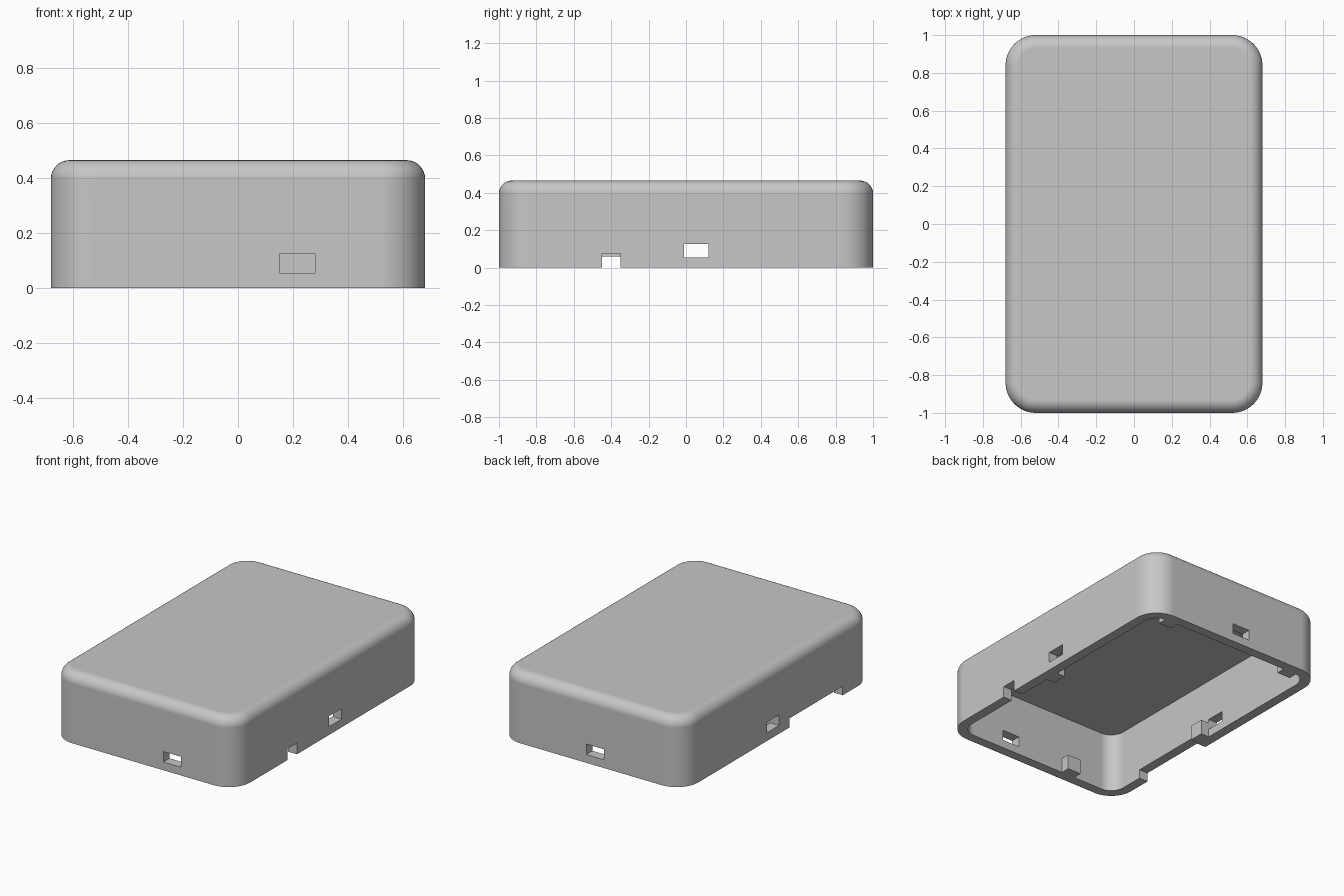
import bpy, bmesh
from math import sin, cos, pi

old = bpy.data.objects.get("Cube")
if old:
    bpy.data.objects.remove(old, do_unlink=True)

HX, HY, H = 0.68, 1.0, 0.465      # half width, half length, height
WALL, CORNER, FILLET = 0.065, 0.16, 0.068

grey = bpy.data.materials.new("matte grey")
grey.use_nodes = True
colour = (0.57, 0.57, 0.57, 1)
grey.diffuse_color = colour
grey.node_tree.nodes["Principled BSDF"].inputs["Base Color"].default_value = colour


def make_object(name, bm):
    bmesh.ops.recalc_face_normals(bm, faces=bm.faces)
    mesh = bpy.data.meshes.new(name)
    bm.to_mesh(mesh)
    bm.free()
    mesh.materials.append(grey)
    obj = bpy.data.objects.new(name, mesh)
    bpy.context.collection.objects.link(obj)
    return obj


def ring(bm, inset, z, steps=12):
    """Rounded rectangle loop, shrunk by inset."""
    r = CORNER - inset
    cx, cy = HX - CORNER, HY - CORNER
    verts = []
    for q, (sx, sy) in enumerate([(1, 1), (-1, 1), (-1, -1), (1, -1)]):
        for i in range(steps + 1):
            a = (q + i / steps) * pi / 2
            verts.append(bm.verts.new((sx * cx + r * cos(a), sy * cy + r * sin(a), z)))
    return verts


def add_box(bm, x0, x1, y0, y1, z0, z1):
    box = bmesh.ops.create_cube(bm, size=1)["verts"]
    for v in box:
        v.co.x = x1 if v.co.x > 0 else x0
        v.co.y = y1 if v.co.y > 0 else y0
        v.co.z = z1 if v.co.z > 0 else z0


# Hollow shell: inside ceiling, inside wall, rim, outside wall, top fillet, top
bm = bmesh.new()
loops = [ring(bm, WALL, H - WALL), ring(bm, WALL, 0), ring(bm, 0, 0)]
for i in range(9):
    t = i / 8 * pi / 2
    loops.append(ring(bm, FILLET * (1 - cos(t)), H - FILLET * (1 - sin(t))))
for a, b in zip(loops, loops[1:]):
    for i in range(len(a)):
        j = (i + 1) % len(a)
        bm.faces.new((a[i], a[j], b[j], b[i]))
bm.faces.new(loops[0])
bm.faces.new(loops[-1])
shell = make_object("case_shell", bm)

# Wall openings, each a box through one wall
cuts = bmesh.new()
LO, HI = 0.055, 0.125
add_box(cuts, 0.15, 0.28, -1.1, -0.85, LO, HI)          # front port
add_box(cuts, -0.095, 0.035, 0.85, 1.1, LO, HI)         # back port
for side in (-1, 1):                                    # side ports
    xs = sorted((side * 0.55, side * 0.8))
    add_box(cuts, xs[0], xs[1], -0.01, 0.12, LO, HI)
add_box(cuts, 0.55, 0.8, -0.45, -0.35, -0.1, 0.075)     # narrow rim notch
add_box(cuts, -0.8, -0.55, -0.68, -0.12, -0.1, 0.06)    # wide rim notch
cutter = make_object("opening_cutter", cuts)
cutter.hide_render = True

mod = shell.modifiers.new("openings", "BOOLEAN")
mod.operation = "DIFFERENCE"
mod.solver = "EXACT"
mod.object = cutter
bpy.ops.object.select_all(action="DESELECT")
bpy.context.view_layer.objects.active = shell
shell.select_set(True)
bpy.ops.object.modifier_apply(modifier=mod.name)
bpy.data.objects.remove(cutter, do_unlink=True)
bpy.ops.object.shade_smooth_by_angle(angle=0.6)
weighted = shell.modifiers.new("even_shading", "WEIGHTED_NORMAL")
weighted.keep_sharp = True

# Small support tabs on the inside walls
DEPTH, TAB_H, SINK = 0.06, 0.1, 0.01
ix, iy = HX - WALL, HY - WALL


def tab(name, x0, x1, y0, y1):
    bm = bmesh.new()
    add_box(bm, x0, x1, y0, y1, 0, TAB_H)
    make_object(name, bm)


tab("left_tab", ix - DEPTH, ix + SINK, -0.11, -0.01)
tab("right_tab", -ix - SINK, -ix + DEPTH, -0.11, -0.01)
tab("front_tab", -0.3, -0.2, -iy - SINK, -iy + DEPTH)
tab("back_left_tab", 0.43, 0.53, iy - DEPTH, iy + SINK)
tab("back_right_tab", -0.53, -0.43, iy - DEPTH, iy + SINK)
